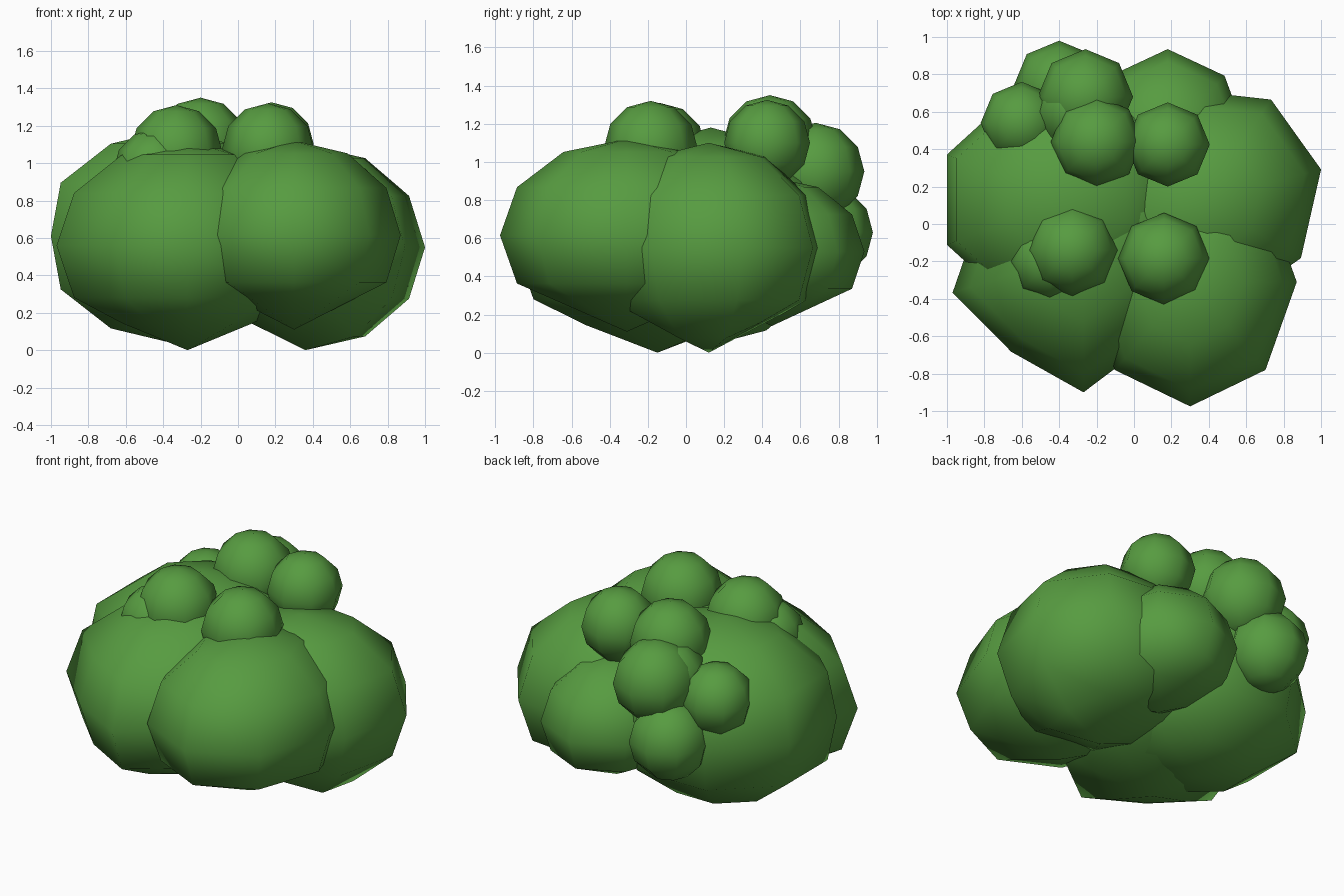
import bpy
import math

if "Cube" in bpy.data.objects:
    bpy.data.objects.remove(bpy.data.objects["Cube"])

# One leaf-green material for the whole bush
leaf = bpy.data.materials.new("leaf green")
leaf.diffuse_color = (0.095, 0.33, 0.052, 1)
leaf.use_nodes = True
leaf.node_tree.nodes["Principled BSDF"].inputs["Base Color"].default_value = leaf.diffuse_color


def clump(name, centre, radii, turn=0.0, cone=0.0, keep_right=False,
          dent=1.0, shear=0.0, bulge=1.0):
    """Low-poly smooth ellipsoid with 8 sides and 6 rings.
    cone straightens the underside, dent pulls in the front-left corner,
    shear skews y along x, bulge widens the two middle rings."""
    bpy.ops.mesh.primitive_uv_sphere_add(segments=8, ring_count=6, radius=1, location=centre)
    ob = bpy.context.object
    ob.name = name
    # turn the octagon inside the mesh, so the radii stay along x and y
    ca, sa = math.cos(math.radians(turn)), math.sin(math.radians(turn))
    for v in ob.data.vertices:
        x, y, z = v.co
        x, y = x * ca - y * sa, x * sa + y * ca
        if -0.95 < z < -0.8 and not (keep_right and x > 0.3):
            z += 0.155 * cone
        elif 0.4 < abs(z) < 0.6:
            x, y = x * bulge, y * bulge
        if x < -0.3 and y < -0.3:
            x, y = x * dent, y * dent
        x *= radii[0]
        v.co = (x, y * radii[1] + shear * x, z * radii[2])
    bpy.ops.object.shade_smooth()
    ob.data.materials.append(leaf)
    return ob


# Large foliage masses
clump("foliage_front_right", (0.30, -0.31, 0.615), (0.57, 0.665, 0.505), cone=1)
clump("foliage_right", (0.36, 0.12, 0.55), (0.65, 0.62, 0.55), 10, cone=1,
      keep_right=True, shear=0.1)
clump("foliage_front_left", (-0.27, -0.15, 0.56), (0.70, 0.75, 0.56), cone=0.8,
      dent=0.78, shear=0.31)
clump("foliage_back_left", (-0.36, 0.13, 0.61), (0.693, 0.63, 0.57), 22.5, bulge=1.06)
clump("foliage_back_right", (0.18, 0.45, 0.53), (0.43, 0.485, 0.39), cone=1)

# Small round tufts on the top and back: x, y, z, radius
tufts = [
    (0.18, 0.425, 1.10, 0.225),
    (0.16, -0.185, 1.075, 0.245),
    (-0.20, 0.44, 1.105, 0.245),
    (-0.33, -0.14, 1.065, 0.245),
    (-0.45, -0.20, 0.965, 0.215),
    (-0.26, 0.68, 0.95, 0.255),
    (-0.40, 0.735, 0.63, 0.245),
    (-0.30, 0.60, 0.95, 0.23),
    (-0.60, 0.54, 0.87, 0.22),
]
for i, (x, y, z, r) in enumerate(tufts):
    clump(f"tuft_{i + 1}", (x, y, z), (r, r, r))
